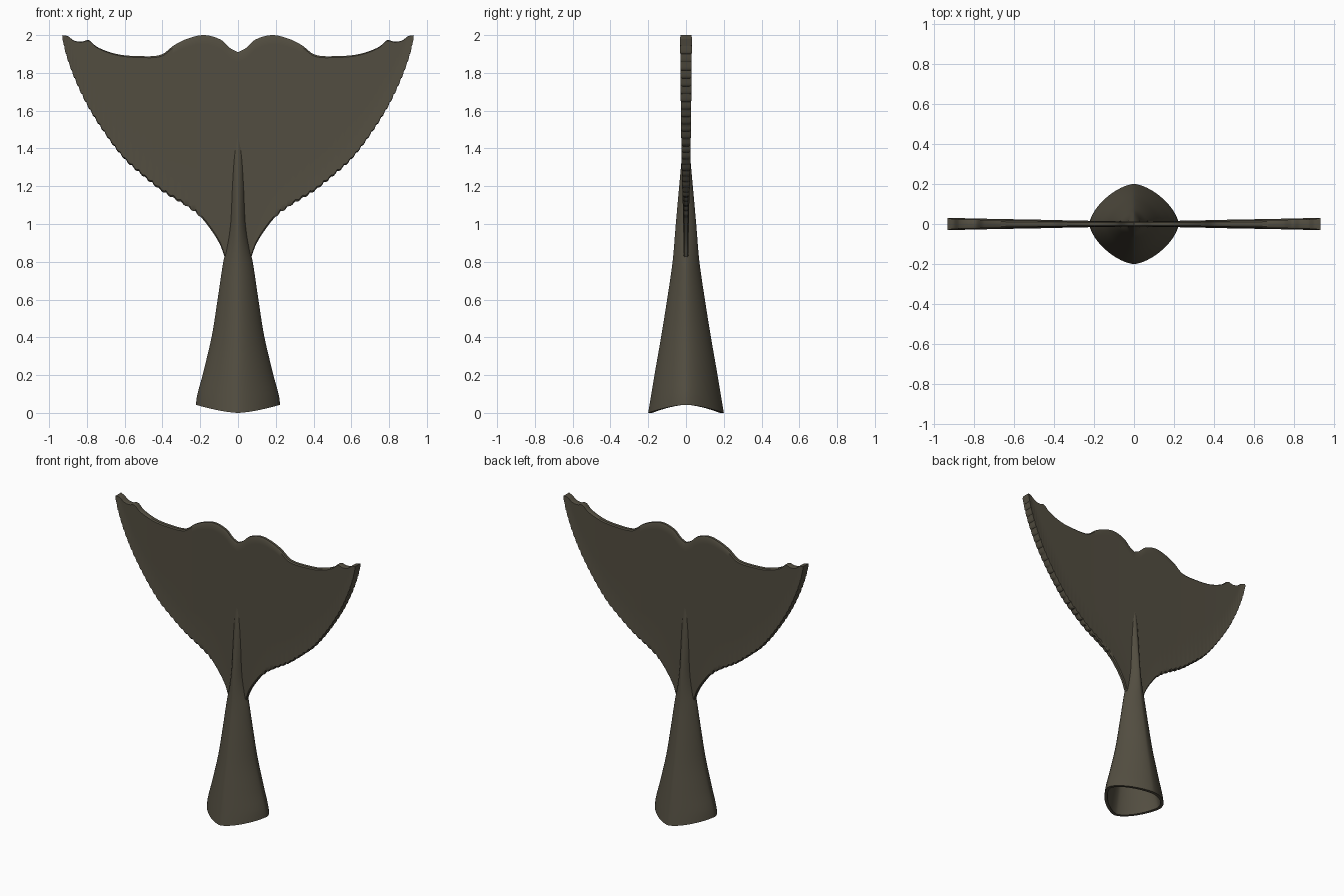
import bpy, bmesh, math

if "Cube" in bpy.data.objects:
    bpy.data.objects.remove(bpy.data.objects["Cube"])

mat = bpy.data.materials.new("dark olive bronze")
mat.diffuse_color = (0.085, 0.075, 0.052, 1)
mat.use_nodes = True
mat.node_tree.nodes["Principled BSDF"].inputs["Base Color"].default_value = mat.diffuse_color


def curve(pts, x):
    """Smooth interpolation through (x, value) points."""
    x = min(max(x, pts[0][0]), pts[-1][0])
    i = 0
    while i < len(pts) - 2 and x > pts[i + 1][0]:
        i += 1

    def slope(k):
        a, b = pts[max(k - 1, 0)], pts[min(k + 1, len(pts) - 1)]
        return (b[1] - a[1]) / (b[0] - a[0])
    (x0, y0), (x1, y1) = pts[i], pts[i + 1]
    h = x1 - x0
    t = (x - x0) / h
    return ((2*t**3 - 3*t*t + 1) * y0 + (t**3 - 2*t*t + t) * h * slope(i)
            + (3*t*t - 2*t**3) * y1 + (t**3 - t*t) * h * slope(i + 1))


def finish(bm, name):
    bmesh.ops.recalc_face_normals(bm, faces=bm.faces)
    me = bpy.data.meshes.new(name)
    bm.to_mesh(me)
    bm.free()
    me.materials.append(mat)
    ob = bpy.data.objects.new(name, me)
    bpy.context.collection.objects.link(ob)
    bpy.ops.object.select_all(action='DESELECT')
    ob.select_set(True)
    bpy.context.view_layer.objects.active = ob
    bpy.ops.object.shade_smooth_by_angle(angle=math.radians(35))
    return ob


# Fluke: thin plate between a scalloped leading edge and a wavy top edge
LOWER = [(0, .80), (.065, .815), (.09, .88), (.13, .95), (.2, 1.04), (.27, 1.095),
         (.4, 1.175), (.5, 1.255), (.6, 1.345), (.7, 1.475), (.8, 1.635),
         (.87, 1.785), (.91, 1.9), (.93, 1.98)]
UPPER = [(0, 1.91), (.04, 1.93), (.09, 1.975), (.18, 2.0), (.27, 1.98), (.34, 1.945),
         (.39, 1.905), (.42, 1.893), (.47, 1.888), (.6, 1.893), (.68, 1.91),
         (.75, 1.94), (.79, 1.973), (.83, 1.965), (.87, 1.972), (.9, 1.994), (.93, 2.0)]
N = 160
xs = [.93 * math.sin(i / N * math.pi / 2) for i in range(N + 1)]
arc = [0]
for a, b in zip(xs, xs[1:]):
    arc.append(arc[-1] + math.hypot(b - a, curve(LOWER, b) - curve(LOWER, a)))
ROWS = [0, .012, .04, .09, .15, .25, .4, .55, .7, .85, .95, .988, 1]

bm = bmesh.new()
loops = []
for k in range(-N, N + 1):
    i = abs(k)
    x = xs[i]
    lo, hi = curve(LOWER, x), curve(UPPER, x)
    if .2 < x < .92:
        lo -= .012 * (abs(math.sin(arc[i] * math.pi / .046)) - .5)
    base = .013 + .012 * (x / .93) ** 2
    front, back = [], []
    for r in ROWS:
        z = lo + (hi - lo) * r
        rim = .006 * max(0, 1 - (z - lo) / .12) * min(1, x / .5)
        h = (base + rim) * (.6 if r in (0, 1) else 1)
        px = math.copysign(x, k)
        front.append(bm.verts.new((px, -h, z)))
        back.append(bm.verts.new((px, h, z)))
    loops.append(front + back[::-1])
for a, b in zip(loops, loops[1:]):
    n = len(a)
    for j in range(n):
        bm.faces.new((a[j], a[(j + 1) % n], b[(j + 1) % n], b[j]))
for end in (loops[0], loops[-1]):
    bm.faces.new(end)
finish(bm, "tail_fluke")

# Stem: hollow flared socket with rounded diamond section, fading into a ridge
WIDTH = [(0, .223), (.06, .217), (.2, .187), (.4, .14), (.6, .108), (.8, .078),
         (.88, .06), (1.0, .042), (1.2, .034), (1.4, .024), (1.53, .004)]
DEPTH = [(0, .2), (.2, .167), (.4, .132), (.6, .1), (.8, .071), (1.0, .054),
         (1.2, .036), (1.4, .018), (1.53, .006)]
SEG = 64


def ring(bm, z, wall=0.0):
    w, d = curve(WIDTH, z) - wall, curve(DEPTH, z) - wall
    out = []
    for s in range(SEG):
        t = 2 * math.pi * s / SEG
        c, sn = math.cos(t), math.sin(t)
        px = math.copysign(abs(c) ** (2 / 1.55), c)
        py = math.copysign(abs(sn) ** (2 / 1.55), sn)
        # the rim lifts towards the two sides
        lift = .043 * abs(px) ** 1.5 * max(0, 1 - z / .2)
        out.append(bm.verts.new((w * px, d * py, z + lift)))
    return out


bm = bmesh.new()
rings = [ring(bm, .75 * (1 - i / 12), .022) for i in range(13)]
rings += [ring(bm, 1.53 * i / 34) for i in range(35)]
for a, b in zip(rings, rings[1:]):
    for j in range(SEG):
        bm.faces.new((a[j], a[(j + 1) % SEG], b[(j + 1) % SEG], b[j]))
bm.faces.new(rings[0])
bm.faces.new(rings[-1])
finish(bm, "hollow_stem")
